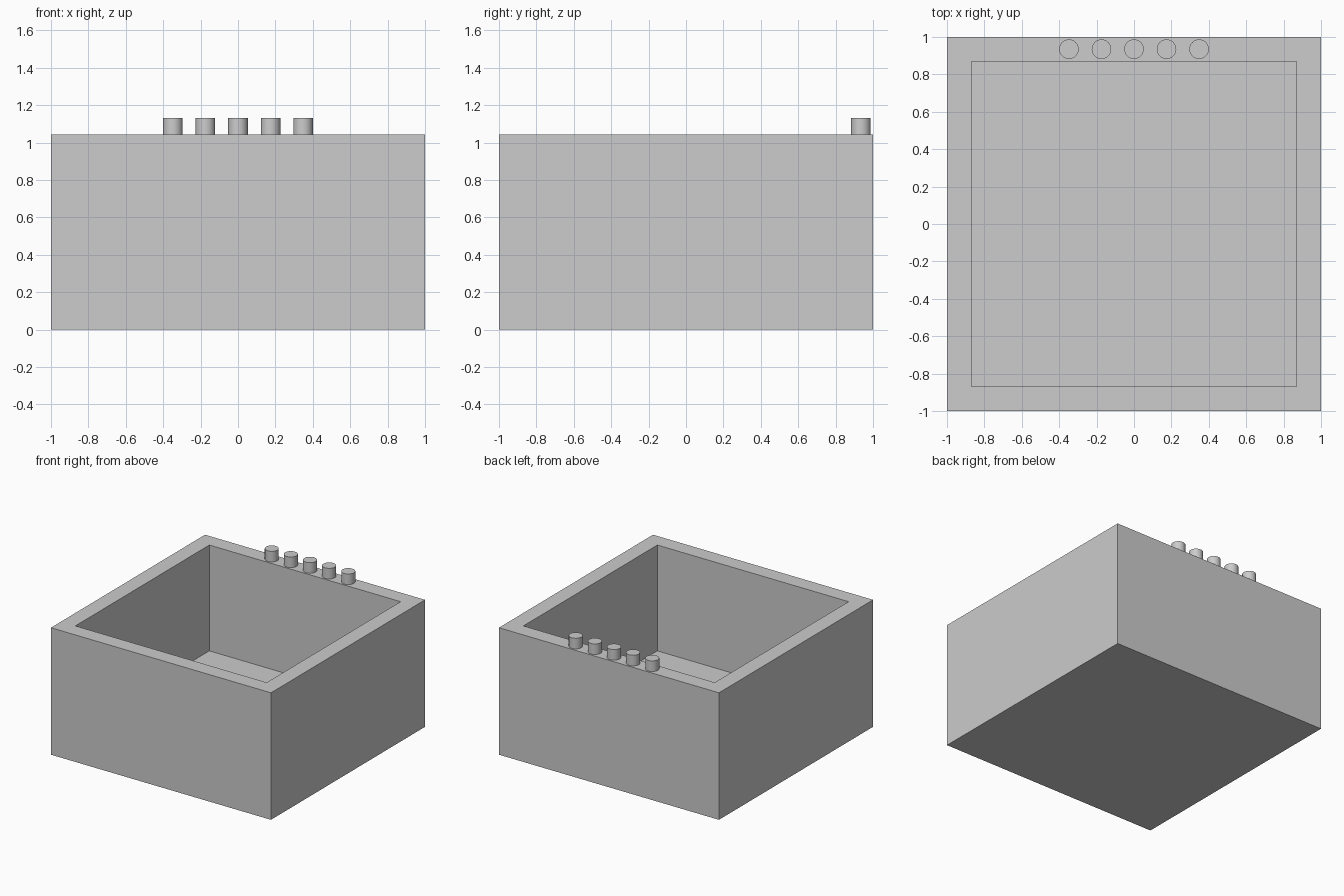
import bpy, bmesh
from mathutils import Matrix

if "Cube" in bpy.data.objects:
    bpy.data.objects.remove(bpy.data.objects["Cube"])

U = 2 / 46                      # module: the box is 46 modules wide
HALF, HEIGHT, WALL, FLOOR = 23 * U, 24 * U, 3 * U, 4 * U

grey = bpy.data.materials.new("plain grey")
grey.diffuse_color = (0.604, 0.604, 0.604, 1)
grey.use_nodes = True
grey.node_tree.nodes["Principled BSDF"].inputs["Base Color"].default_value = grey.diffuse_color


def add_object(name, bm):
    mesh = bpy.data.meshes.new(name)
    bm.to_mesh(mesh)
    bm.free()
    mesh.materials.append(grey)
    obj = bpy.data.objects.new(name, mesh)
    bpy.context.collection.objects.link(obj)
    return obj


# Open box: inset the top face for the rim, then push it down to the floor
bm = bmesh.new()
bmesh.ops.create_cube(bm, size=1, matrix=Matrix.Translation((0, 0, HEIGHT / 2))
                      @ Matrix.Diagonal((2 * HALF, 2 * HALF, HEIGHT, 1)))
top = max(bm.faces, key=lambda f: f.calc_center_median().z)
bmesh.ops.inset_region(bm, faces=[top], thickness=WALL, use_even_offset=True)
down = bmesh.ops.extrude_discrete_faces(bm, faces=[top])["faces"][0]
for v in down.verts:
    v.co.z = FLOOR
add_object("open_box", bm)

# Row of five round pegs on the back rim
for i in range(5):
    bm = bmesh.new()
    bmesh.ops.create_cone(bm, cap_ends=True, segments=32,
                          radius1=1.2 * U, radius2=1.2 * U, depth=2 * U)
    for f in bm.faces:
        f.smooth = abs(f.normal.z) < 0.5
    for e in bm.edges:
        e.smooth = all(f.smooth for f in e.link_faces)
    peg = add_object(f"peg_{i + 1}", bm)
    peg.location = ((i - 2) * 4 * U, 21.5 * U, HEIGHT + U)
